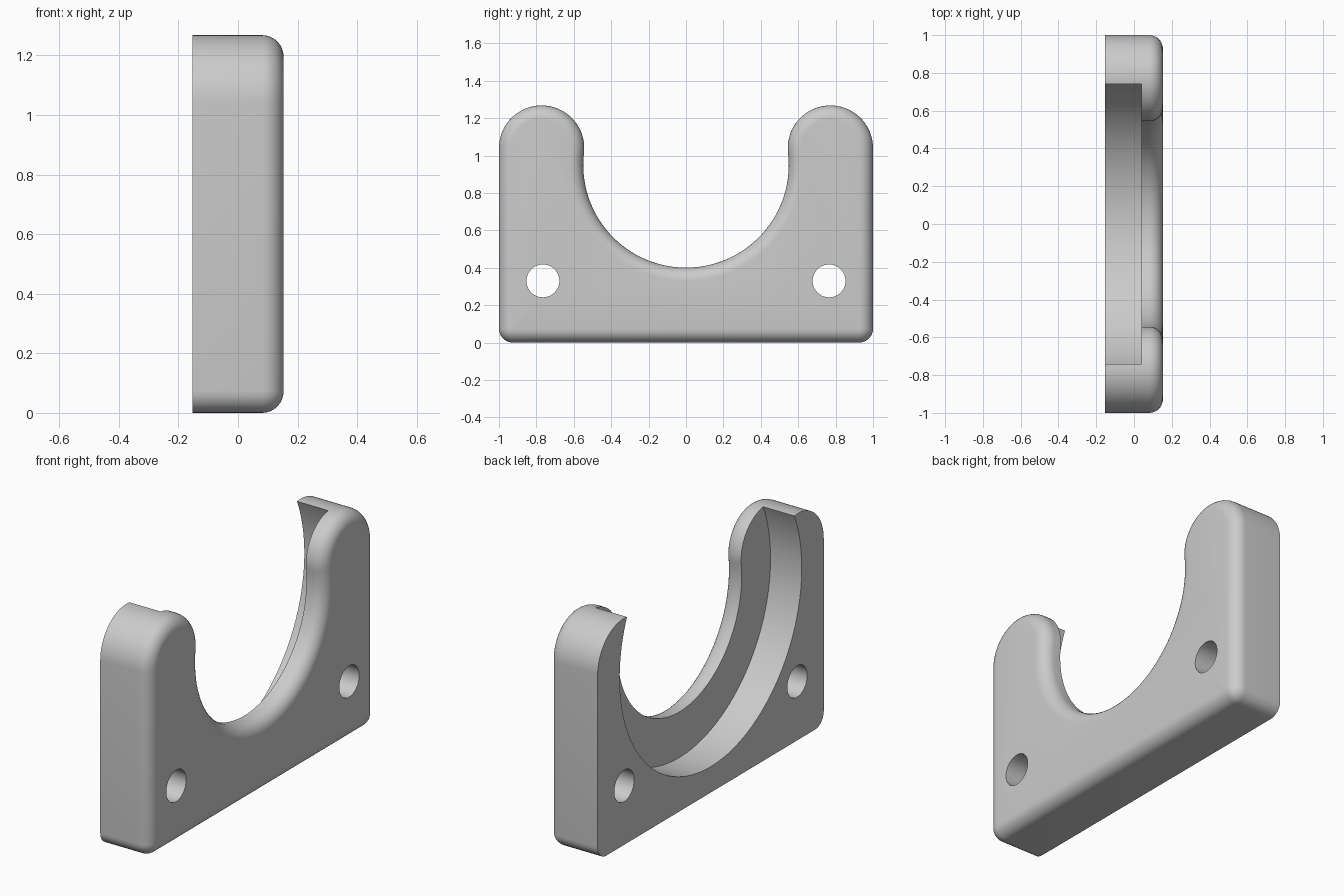
import bpy, bmesh, math
from math import pi, sin, cos
from mathutils import Matrix

if "Cube" in bpy.data.objects:
    bpy.data.objects.remove(bpy.data.objects["Cube"], do_unlink=True)

HALF_X = 0.153            # half thickness of the plate
FILLET = 0.072            # rounding of the front edge
CORNER = 0.075            # rounding of the bottom corners
LOBE_R, LOBE_Y, LOBE_Z = 0.228, 0.772, 1.04
BORE_Z = 0.95
BORE_R = math.hypot(LOBE_Y, LOBE_Z - BORE_Z) - LOBE_R   # tangent to the lobes
TILT = math.atan2(LOBE_Z - BORE_Z, LOBE_Y)


def arc(y, z, r, a0, a1, n):
    return [(y + r * cos(a0 + (a1 - a0) * i / n), z + r * sin(a0 + (a1 - a0) * i / n))
            for i in range(n + 1)]


def outline(d):
    """Plate outline in the y-z plane, moved inward by d."""
    half = arc(0, BORE_Z, BORE_R + d, -pi / 2, TILT, 40)
    half += arc(LOBE_Y, LOBE_Z, LOBE_R - d, pi + TILT, 0, 36)[1:]
    half += arc(1 - CORNER, CORNER, CORNER - d, 0, -pi / 2, 8)
    return half + [(-y, z) for y, z in reversed(half[1:])]


def finish(bm, name, mat):
    bmesh.ops.recalc_face_normals(bm, faces=bm.faces)
    mesh = bpy.data.meshes.new(name)
    bm.to_mesh(mesh)
    bm.free()
    mesh.materials.append(mat)
    obj = bpy.data.objects.new(name, mesh)
    bpy.context.collection.objects.link(obj)
    return obj


def cutter(name, y, z, r, x0, x1, n, mat):
    """Cylinder along x used to cut the plate."""
    bm = bmesh.new()
    place = Matrix.Translation(((x0 + x1) / 2, y, z)) @ Matrix.Rotation(pi / 2, 4, 'Y')
    bmesh.ops.create_cone(bm, cap_ends=True, segments=n, radius1=r, radius2=r,
                          depth=x1 - x0, matrix=place)
    obj = finish(bm, name, mat)
    obj.hide_render = True
    return obj


grey = bpy.data.materials.new("light grey")
grey.use_nodes = True
colour = (0.6, 0.6, 0.6, 1)
grey.diffuse_color = colour
grey.node_tree.nodes["Principled BSDF"].inputs["Base Color"].default_value = colour

# Plate: stacked outlines, drawn inward along a quarter circle at the front
bm = bmesh.new()
layers = [(-HALF_X, 0)]
for i in range(9):
    a = pi / 2 * i / 8
    layers.append((HALF_X - FILLET + FILLET * sin(a), FILLET * (1 - cos(a))))
rings = [[bm.verts.new((x, y, z)) for y, z in outline(d)] for x, d in layers]
for low, high in zip(rings, rings[1:]):
    for i in range(len(low)):
        j = (i + 1) % len(low)
        bm.faces.new((low[i], low[j], high[j], high[i]))
bm.faces.new(rings[0])
bm.faces.new(rings[-1])
plate = finish(bm, "cradle_plate", grey)

# Pocket in the back and the two screw holes
cutters = [cutter("pocket_cutter", 0, BORE_Z, 0.805, -0.4, 0.04, 160, grey)]
for side, y in (("left", 0.765), ("right", -0.765)):
    cutters.append(cutter(side + "_hole_cutter", y, 0.33, 0.088, -0.4, 0.4, 48, grey))
for c in cutters:
    mod = plate.modifiers.new(c.name, 'BOOLEAN')
    mod.operation = 'DIFFERENCE'
    mod.solver = 'EXACT'
    mod.object = c

# Bake the cuts, drop the cutters, smooth the rounded surfaces
bpy.context.view_layer.update()
baked = bpy.data.meshes.new_from_object(
    plate.evaluated_get(bpy.context.evaluated_depsgraph_get()))
plate.modifiers.clear()
plate.data = baked
for c in cutters:
    bpy.data.objects.remove(c, do_unlink=True)
bpy.ops.object.select_all(action='DESELECT')
plate.select_set(True)
bpy.context.view_layer.objects.active = plate
bpy.ops.object.shade_smooth_by_angle(angle=math.radians(30))
